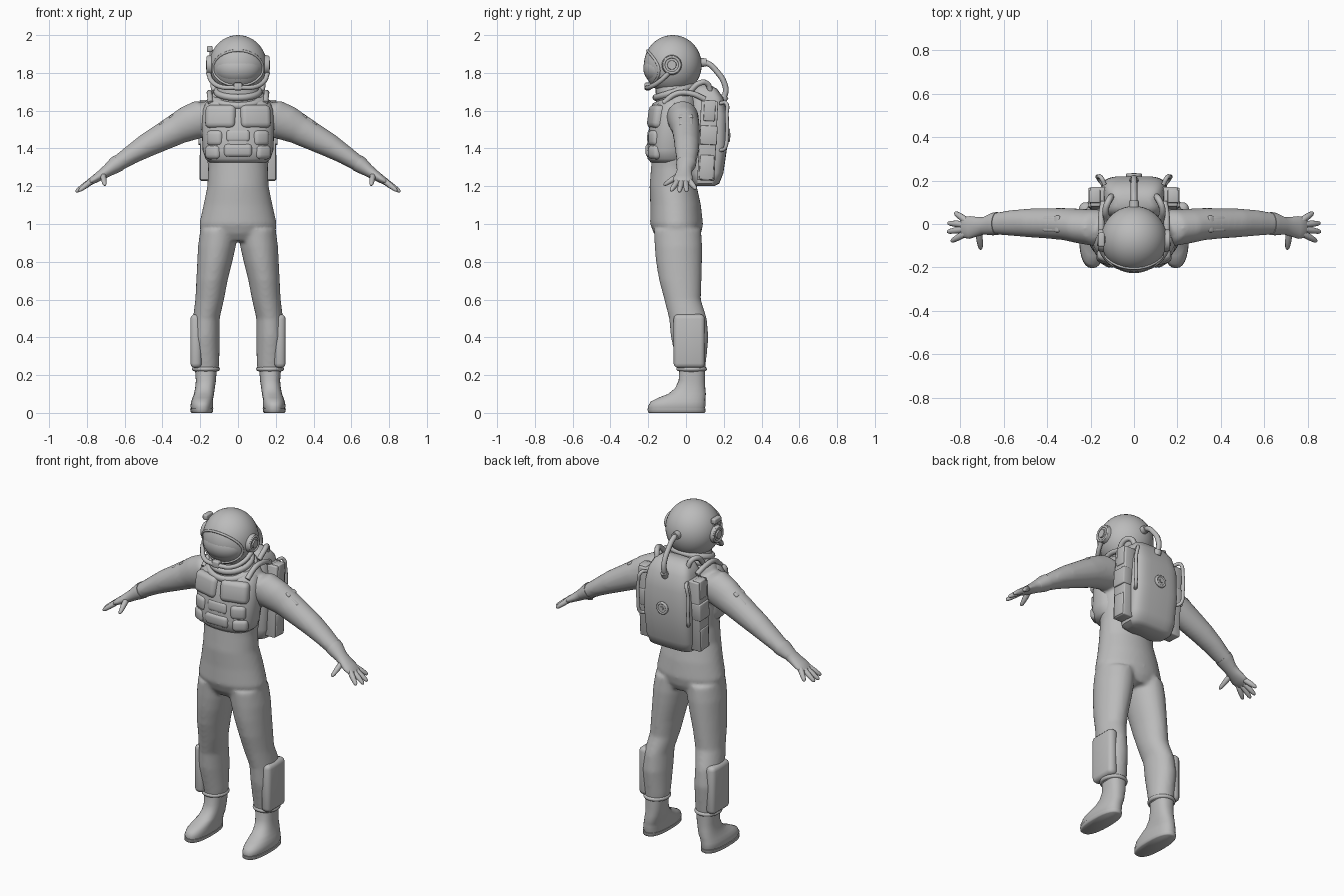
import bpy, bmesh, math
from mathutils import Vector, Matrix

if "Cube" in bpy.data.objects:
    bpy.data.objects.remove(bpy.data.objects["Cube"])

grey = bpy.data.materials.new("suit grey")
grey.diffuse_color = (0.5, 0.5, 0.5, 1)
grey.use_nodes = True
grey.node_tree.nodes["Principled BSDF"].inputs["Base Color"].default_value = grey.diffuse_color
X, Y, Z = Vector((1, 0, 0)), Vector((0, 1, 0)), Vector((0, 0, 1))


def finish(name, bm, angle=50):
    bmesh.ops.recalc_face_normals(bm, faces=bm.faces)
    me = bpy.data.meshes.new(name)
    bm.to_mesh(me)
    bm.free()
    ob = bpy.data.objects.new(name, me)
    bpy.context.collection.objects.link(ob)
    me.materials.append(grey)
    bpy.ops.object.select_all(action='DESELECT')
    ob.select_set(True)
    bpy.context.view_layer.objects.active = ob
    bpy.ops.object.shade_smooth_by_angle(angle=math.radians(angle))
    return ob


def add_loft(bm, rings, u=X, v=Y, n=28, power=2.0):
    """Rings are (x, y, z, radius along u, radius along v)."""
    loops = []
    for x, y, z, ru, rv in rings:
        loop = []
        for i in range(n):
            a = 2 * math.pi * i / n
            c, s = math.cos(a), math.sin(a)
            cu = math.copysign(abs(c) ** (2 / power), c)
            sv = math.copysign(abs(s) ** (2 / power), s)
            loop.append(bm.verts.new(Vector((x, y, z)) + u * cu * ru + v * sv * rv))
        loops.append(loop)
    for a, b in zip(loops, loops[1:]):
        for i in range(n):
            j = (i + 1) % n
            bm.faces.new((a[i], a[j], b[j], b[i]))
    bm.faces.new(loops[0])
    bm.faces.new(loops[-1])


def loft(name, rings, **kw):
    bm = bmesh.new()
    add_loft(bm, rings, **kw)
    return finish(name, bm)


def box(name, loc, size, rot=(0, 0, 0), bevel=0.01, seg=3):
    bm = bmesh.new()
    bmesh.ops.create_cube(bm, size=1, matrix=Matrix.Diagonal((*size, 1)))
    bmesh.ops.bevel(bm, geom=bm.edges[:], offset=bevel, segments=seg, profile=0.5, affect='EDGES')
    ob = finish(name, bm)
    ob.location, ob.rotation_euler = loc, rot
    return ob


def ball(name, loc, radii):
    bm = bmesh.new()
    bmesh.ops.create_uvsphere(bm, u_segments=40, v_segments=24, radius=1,
                              matrix=Matrix.Translation(loc) @ Matrix.Diagonal((*radii, 1)))
    return finish(name, bm)


def disc(name, loc, axis, radius, depth):
    bm = bmesh.new()
    m = Matrix.Translation(loc) @ axis.to_track_quat('Z', 'Y').to_matrix().to_4x4()
    bmesh.ops.create_cone(bm, cap_ends=True, segments=28, radius1=radius, radius2=radius * 0.9,
                          depth=depth, matrix=m)
    return finish(name, bm, 35)


def ring(name, loc, radii, minor, rot=(0, 0, 0)):
    bpy.ops.mesh.primitive_torus_add(location=loc, rotation=rot, major_radius=1, minor_radius=minor / radii[0],
                                     major_segments=36, minor_segments=10)
    ob = bpy.context.object
    ob.name = name
    ob.scale = (radii[0], radii[1], radii[0])
    ob.data.materials.append(grey)
    bpy.ops.object.shade_smooth()


def tube(name, pts, r, closed=False):
    cu = bpy.data.curves.new(name, 'CURVE')
    cu.dimensions, cu.bevel_depth, cu.bevel_resolution = '3D', r, 2
    cu.resolution_u, cu.use_fill_caps = 6, True
    sp = cu.splines.new('BEZIER')
    sp.bezier_points.add(len(pts) - 1)
    for p, co in zip(sp.bezier_points, pts):
        p.co = co
        p.handle_left_type = p.handle_right_type = 'AUTO'
    sp.use_cyclic_u = closed
    ob = bpy.data.objects.new(name, cu)
    bpy.context.collection.objects.link(ob)
    cu.materials.append(grey)


# Fabric suit: torso, legs and arms fused into one smooth skin
suit = bmesh.new()
add_loft(suit, [(0, -.04, .91, .17, .10), (0, -.045, .95, .195, .125), (0, -.05, 1.0, .205, .14),
                (0, -.055, 1.1, .183, .134), (0, -.068, 1.2, .162, .125), (0, -.065, 1.3, .158, .12),
                (0, -.055, 1.4, .17, .122), (0, -.05, 1.5, .18, .125), (0, -.04, 1.6, .185, .12),
                (0, -.035, 1.66, .165, .1), (0, -.04, 1.7, .125, .085), (0, -.045, 1.74, .1, .08)], n=40)
arm_up = Vector((.55, 0, .83))
for s in (1, -1):
    leg = [(.17, .03, .215, .066, .07), (.17, .028, .26, .071, .077), (.172, .02, .4, .075, .1),
           (.168, .01, .5, .071, .1), (.15, -.018, .6, .076, .097), (.138, -.03, .7, .083, .112),
           (.123, -.037, .8, .093, .122), (.112, -.04, .88, .1, .126), (.1, -.045, .97, .1, .125)]
    add_loft(suit, [(s * r[0], *r[1:]) for r in leg])
    arm = [(.1, -.02, 1.57, .08, .08), (.17, -.018, 1.565, .085, .105), (.25, -.01, 1.535, .08, .098),
           (.325, 0, 1.5, .074, .083), (.4, .003, 1.46, .07, .074), (.485, .005, 1.415, .066, .064),
           (.56, .005, 1.37, .06, .052), (.64, .002, 1.318, .05, .042), (.71, -.01, 1.27, .038, .03)]
    add_loft(suit, [(s * r[0], *r[1:]) for r in arm], u=Y, v=Vector((s * .55, 0, .83)))
suit_ob = finish("suit", suit)
rm = suit_ob.modifiers.new("fuse", 'REMESH')
rm.mode, rm.voxel_size, rm.use_smooth_shade = 'VOXEL', 0.01, True
sm = suit_ob.modifiers.new("soften", 'SMOOTH')
sm.factor, sm.iterations = 0.5, 8

for s, side in ((1, "left"), (-1, "right")):
    # Gloves
    g = [(.63, .002, 1.325, .053, .046), (.65, .0, 1.312, .052, .044), (.69, -.008, 1.283, .04, .033),
         (.72, -.012, 1.262, .044, .028), (.755, -.016, 1.24, .052, .022), (.785, -.016, 1.222, .048, .018),
         (.795, -.016, 1.215, .035, .01)]
    bm = bmesh.new()
    add_loft(bm, [(s * r[0], *r[1:]) for r in g], u=Y, v=Vector((s * .55, 0, .83)))
    finish(side + "_glove", bm)
    fingers = [((.775, .018, 1.228), (.825, .053, 1.185)), ((.785, -.002, 1.222), (.858, .004, 1.172)),
               ((.785, -.024, 1.222), (.86, -.036, 1.17)), ((.78, -.046, 1.225), (.842, -.08, 1.175)),
               ((.715, -.035, 1.26), (.705, -.118, 1.205))]
    for i, (a, b) in enumerate(fingers):
        a, b = Vector((s * a[0], *a[1:])), Vector((s * b[0], *b[1:]))
        d = (b - a).normalized()
        u = d.cross(Z).normalized()
        loft(f"{side}_finger_{i}", [(*a.lerp(b, t), r, r) for t, r in
             ((-.2, .012), (0, .016), (.5, .0145), (.85, .011), (.96, .007), (1, .002))],
             u=u, v=d.cross(u), n=12)
    # Upper arm pocket
    box(side + "_arm_pocket", (s * .375, 0, 1.535), (.085, .07, .04), (0, s * .58, 0), .008)
    box(side + "_arm_pocket_flap", (s * .345, 0, 1.556), (.03, .076, .045), (0, s * .58, 0), .008)
    # Shin pad and trouser cuff
    box(side + "_shin_pad", (s * .222, .017, .38), (.06, .165, .285), (0, 0, 0), .025)
    ring(side + "_trouser_cuff", (s * .17, .03, .232), (.062, .068), .012)
    # Boot and sole
    boot = [(.19, -.05, .012, .054, .145), (.192, -.05, .035, .06, .152), (.19, -.042, .06, .058, .144),
            (.186, -.022, .08, .055, .125), (.18, .005, .1, .053, .1), (.175, .022, .13, .052, .08),
            (.17, .031, .17, .053, .07), (.17, .033, .235, .058, .068)]
    loft(side + "_boot", [(s * r[0], *r[1:]) for r in boot], power=2.4)
    sole = [(.192, -.05, 0, .054, .146), (.192, -.05, .005, .06, .152), (.192, -.05, .022, .061, .153)]
    loft(side + "_sole", [(s * r[0], *r[1:]) for r in sole], power=2.4)

# Chest armour with raised plates
loft("chest_vest", [(0, -.085, 1.325, .15, .1), (0, -.092, 1.345, .172, .112), (0, -.092, 1.39, .187, .117),
                    (0, -.085, 1.5, .192, .112), (0, -.075, 1.6, .188, .105), (0, -.065, 1.645, .17, .09),
                    (0, -.06, 1.67, .14, .07)], n=40, power=2.3)
box("belly_plate", (0, -.185, 1.39), (.15, .06, .07), (.05, 0, 0), .02)
box("middle_plate", (0, -.178, 1.465), (.13, .055, .07), (-.1, 0, 0), .02)
for s, side in ((1, "left"), (-1, "right")):
    box(side + "_breast_plate", (s * .09, -.152, 1.567), (.165, .075, .125), (-.14, 0, s * .25), .028)
    box(side + "_rib_plate", (s * .115, -.155, 1.455), (.09, .075, .085), (0, 0, s * .45), .024)
    box(side + "_waist_plate", (s * .123, -.152, 1.38), (.09, .08, .075), (0, 0, s * .55), .024)
    tube(side + "_strap", [(s * .14, .1, 1.66), (s * .15, .03, 1.69), (s * .15, -.05, 1.69),
                           (s * .145, -.12, 1.64)], .015)

# Neck and tilted collar rings
loft("neck", [(0, -.05, 1.63, .14, .11), (0, -.06, 1.69, .115, .1), (0, -.065, 1.76, .1, .1)])
ring("lower_collar", (0, -.055, 1.665), (.13, .115), .02, (.36, 0, 0))
ring("upper_collar", (0, -.06, 1.7), (.112, .105), .018, (.3, 0, 0))

# Helmet, visor and rim
hc, hr = Vector((0, -.07, 1.842)), Vector((.152, .153, .158))
ball("helmet", hc, hr)
ball("visor", (0, -.123, 1.825), (.128, .103, .095))
rim = []
for i in range(20):
    a = 2 * math.pi * i / 20
    x, z = .132 * math.cos(a), 1.825 + .093 * math.sin(a)
    y = hc.y - hr.y * math.sqrt(max(0, 1 - (x / hr.x) ** 2 - ((z - hc.z) / hr.z) ** 2))
    rim.append((x, y, z))
tube("visor_rim", rim, .007, True)
for s, side in ((1, "left"), (-1, "right")):
    disc(side + "_ear_cup", (s * .147, -.075, 1.842), X * s, .055, .03)
    disc(side + "_ear_knob", (s * .16, -.075, 1.842), X * s, .026, .02)
    ring(side + "_ear_ring", (s * .16, -.075, 1.842), (.042, .042), .007, (0, math.pi / 2, 0))
    tube(side + "_jaw_tube", [(s * .157, -.09, 1.80), (s * .138, -.14, 1.755), (s * .085, -.19, 1.725),
                              (s * .015, -.207, 1.722)], .013)
box("chin_valve", (0, -.203, 1.728), (.045, .035, .04), (0, 0, 0), .008)
box("helmet_lamp", (-.15, -.072, 1.927), (.03, .065, .032), (0, 0, 0), .008)
box("lamp_mount", (-.14, -.072, 1.9), (.02, .03, .04), (0, 0, 0), .004)

# Backpack shell
loft("backpack", [(0, .1, 1.2, .11, .05), (0, .105, 1.215, .14, .072), (0, .11, 1.27, .152, .088),
                  (0, .12, 1.42, .155, .1), (0, .12, 1.58, .15, .1), (0, .112, 1.67, .135, .085),
                  (0, .105, 1.715, .11, .06), (0, .1, 1.735, .08, .03)], n=40, power=4)
disc("back_valve", (0, .222, 1.47), Y, .038, .016)
ring("back_valve_ring", (0, .226, 1.47), (.03, .03), .007, (math.pi / 2, 0, 0))
disc("back_valve_knob", (0, .228, 1.47), Y, .012, .014)
# Side modules, lids and pipes
for s, side in ((1, "left"), (-1, "right")):
    box(side + "_module", (s * .165, .115, 1.44), (.07, .09, .42), (-.05, 0, 0), .006, 2)
    box(side + "_module_top", (s * .18, .125, 1.6), (.05, .06, .11), (-.05, 0, 0), .005, 2)
    box(side + "_module_middle", (s * .182, .12, 1.47), (.055, .09, .1), (-.05, 0, 0), .005, 2)
    box(side + "_module_base", (s * .175, .11, 1.3), (.06, .075, .13), (-.05, 0, 0), .005, 2)
    tube(side + "_side_pipe", [(s * .135, .18, 1.64), (s * .15, .212, 1.64), (s * .165, .216, 1.58),
                               (s * .165, .216, 1.46), (s * .16, .205, 1.4), (s * .14, .18, 1.39)], .01)
    tube(side + "_top_pipe", [(s * .1, .13, 1.7), (s * .115, .11, 1.745), (s * .13, .07, 1.745),
                              (s * .125, .02, 1.7)], .015)

# Air hose from helmet to backpack
tube("air_hose", [(0, .07, 1.855), (0, .115, 1.85), (0, .165, 1.805), (0, .205, 1.74), (0, .208, 1.69),
                  (0, .185, 1.65)], .015)
disc("hose_helmet_fitting", (0, .09, 1.855), Y, .024, .035)
disc("hose_pack_fitting", (0, .2, 1.665), Vector((0, .6, 1)), .022, .03)
